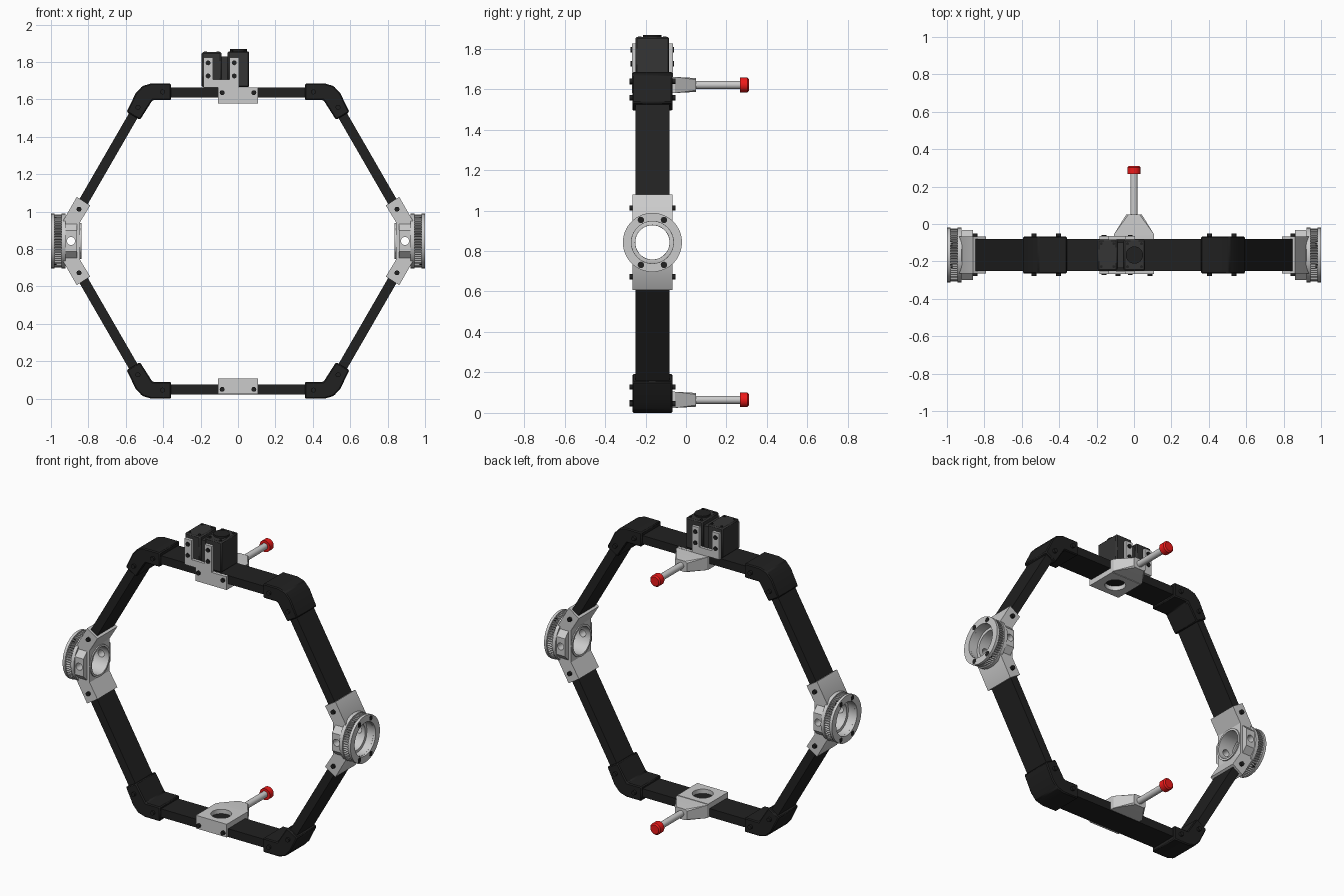
import bpy, bmesh, math
from mathutils import Vector, Matrix

if "Cube" in bpy.data.objects:
    bpy.data.objects.remove(bpy.data.objects["Cube"])

YC, ZC = -0.166, 0.8425          # centre of the hexagonal frame
Y0, Y1 = -0.265, -0.067          # depth range of the fittings


def material(name, rgb):
    m = bpy.data.materials.new(name)
    m.diffuse_color = (*rgb, 1)
    m.use_nodes = True
    m.node_tree.nodes["Principled BSDF"].inputs["Base Color"].default_value = m.diffuse_color
    return m


BLACK = material("black", (0.015, 0.015, 0.015))
DARK = material("dark_housing", (0.035, 0.035, 0.035))
RED = material("red", (0.85, 0.01, 0.01))


def finish(name, bm, mat=None):
    bmesh.ops.recalc_face_normals(bm, faces=bm.faces)
    me = bpy.data.meshes.new(name)
    bm.to_mesh(me)
    bm.free()
    ob = bpy.data.objects.new(name, me)
    bpy.context.collection.objects.link(ob)
    if mat:
        me.materials.append(mat)
    return ob


def extrude(name, pts, y0, y1, mat=None):
    """Outline of (x, z) points extruded along y."""
    bm = bmesh.new()
    f = bm.faces.new([bm.verts.new((x, y0, z)) for x, z in pts])
    r = bmesh.ops.extrude_face_region(bm, geom=[f])
    vs = [e for e in r["geom"] if isinstance(e, bmesh.types.BMVert)]
    bmesh.ops.translate(bm, verts=vs, vec=(0, y1 - y0, 0))
    return finish(name, bm, mat)


def box(name, x0, x1, y0, y1, z0, z1, mat=None):
    return extrude(name, [(x0, z0), (x1, z0), (x1, z1), (x0, z1)], y0, y1, mat)


def rod(name, a, b, r, mat=None, n=24, r2=None, turn=0):
    a, b = Vector(a), Vector(b)
    bm = bmesh.new()
    q = (b - a).to_track_quat('Z', 'Y').to_matrix().to_4x4()
    bmesh.ops.create_cone(bm, cap_ends=True, segments=n, radius1=r, radius2=r if r2 is None else r2,
                          depth=(b - a).length,
                          matrix=Matrix.Translation((a + b) / 2) @ q @ Matrix.Rotation(turn, 4, 'Z'))
    return finish(name, bm, mat)


def ring(name, x0, x1, radii, r_in):
    """Hollow ring about the x axis; the outer radii may alternate for teeth."""
    bm = bmesh.new()
    n = len(radii)
    loops = []
    for x, inner in ((x0, 0), (x1, 0), (x1, 1), (x0, 1)):
        loops.append([])
        for i, ro in enumerate(radii):
            a, r = 2 * math.pi * i / n, (r_in if inner else ro)
            loops[-1].append(bm.verts.new((x, YC + r * math.cos(a), ZC + r * math.sin(a))))
    for k in range(4):
        A, B = loops[k], loops[(k + 1) % 4]
        for i in range(n):
            j = (i + 1) % n
            bm.faces.new((A[i], A[j], B[j], B[i]))
    return finish(name, bm)


def cut(ob, *cutters):
    bpy.context.view_layer.objects.active = ob
    for c in cutters:
        m = ob.modifiers.new("hole", 'BOOLEAN')
        m.operation, m.solver, m.object = 'DIFFERENCE', 'EXACT', c
        bpy.ops.object.modifier_apply(modifier=m.name)


def discard(*obs):
    for o in obs:
        bpy.data.objects.remove(o)


def bolt(name, x, z, r=0.013):
    rod(name, (x, -0.278, z), (x, -0.052, z), r, BLACK, 16)


# Offsets from the frame centre for one corner sleeve
corner = [(0.358, 0.8425), (0.465, 0.8425), (0.512, 0.828), (0.547, 0.79), (0.596, 0.69),
          (0.524, 0.648), (0.457, 0.753), (0.358, 0.753)]

for sz, level in ((1, "top"), (-1, "bottom")):
    def Z(d): return ZC + sz * d

    # Straight frame tube
    za, zb = sorted((Z(0.768), Z(0.82)))
    box(level + "_tube", -0.47, 0.47, -0.25, -0.081, za, zb, BLACK)
    # Clamp block with a round opening facing the middle of the frame
    za, zb = sorted((Z(0.735), Z(0.817)))
    block = box(level + "_clamp", -0.107, 0.107, Y0, Y1, za, zb)
    c = rod("cutter", (0, YC, Z(0.7)), (0, YC, Z(0.778)), 0.06, None, 40)
    cut(block, c)
    discard(c)
    lip = rod(level + "_opening_floor", (0, YC, Z(0.762)), (0, YC, Z(0.78)), 0.0605, BLACK, 40)
    for x in (-0.085, 0.085):
        bolt(level + "_clamp_bolt", x, Z(0.793))

    # Tapered arm mount, rod and red tip
    zr = Z(0.778)
    bm = bmesh.new()
    for x, y, h in ((0.107, -0.07, 0.04), (0.107, -0.055, 0.04), (0.042, 0.05, 0.026), (0.03, 0.05, 0.034)):
        for i in (-1, 1):
            for j in (-1, 1):
                bm.verts.new((x * i, y, zr + h * j))
    bmesh.ops.convex_hull(bm, input=bm.verts)
    finish(level + "_arm_mount", bm)
    rod(level + "_arm", (0, 0.04, zr), (0, 0.28, zr), 0.02)
    rod(level + "_arm_tip", (0, 0.266, zr), (0, 0.303, zr), 0.036, RED, 28)
    rod(level + "_arm_tip_end", (0, 0.303, zr), (0, 0.311, zr), 0.036, RED, 28, 0.028)

    for sx, side in ((-1, "left"), (1, "right")):
        tag = f"{level}_{side}_"
        # Corner sleeve with two through bolts
        ob = extrude(tag + "corner", [(sx * x, Z(d)) for x, d in corner], Y0, Y1, BLACK)
        bv = ob.modifiers.new("bevel", 'BEVEL')
        bv.width, bv.segments, bv.limit_method = 0.006, 1, 'ANGLE'
        bolt(tag + "corner_bolt", sx * 0.403, Z(0.797))
        bolt(tag + "corner_bolt", sx * 0.535, Z(0.715))
        # Sloping frame tube
        p, q = Vector((0.495, 0.783)), Vector((0.853, 0.163))
        n = Vector((0.866, 0.5)) * 0.026
        extrude(tag + "sloped_tube", [(sx * v.x, Z(v.y)) for v in (p - n, p + n, q + n, q - n)],
                -0.25, -0.081, BLACK)
        bolt(tag + "pivot_bolt", sx * 0.85, Z(0.17))

# Side pivots: elbow bracket, octagonal hub, toothed pulley
half = [(0.845, 0.1), (0.79, 0.19), (0.862, 0.236), (0.94, 0.1)]
for sx, side in ((-1, "left"), (1, "right")):
    outline = [(x, ZC + d) for x, d in half] + [(x, ZC - d) for x, d in reversed(half)]
    bracket = extrude(side + "_elbow_bracket", [(sx * x, z) for x, z in outline], Y0, Y1)
    hub = rod(side + "_hub", (sx * 0.862, YC, ZC), (sx * 0.938, YC, ZC), 0.145, None, 8, turn=math.pi / 8)
    bore = rod("bore", (sx * 0.7, YC, ZC), (sx * 1.1, YC, ZC), 0.085, None, 48)
    pin = rod("pin", (sx * 0.893, -0.5, ZC), (sx * 0.893, 0.3, ZC), 0.022, None, 20)
    cut(bracket, bore, pin)
    cut(hub, bore, pin)
    discard(bore, pin)
    ring(side + "_bore_lip", sx * 0.838, sx * 0.848, [0.097] * 48, 0.0845)
    ring(side + "_inner_flange", sx * 0.921, sx * 0.943, [0.146] * 64, 0.104)
    ring(side + "_toothed_pulley", sx * 0.94, sx * 0.984, [0.141, 0.141, 0.129, 0.129] * 60, 0.1035)
    ring(side + "_outer_flange", sx * 0.982, sx * 0.999, [0.146] * 64, 0.104)
    for i in (-1, 1):
        for j in (-1, 1):
            y, z = YC + i * 0.057, ZC + j * 0.111
            rod(side + "_pulley_screw", (sx * 0.97, y, z), (sx, y, z), 0.016, BLACK, 16)

# Motor mount plates on front and back of the top clamp
plate = [(-0.107, 1.58), (0.107, 1.58), (0.107, 1.662), (0.005, 1.662), (0.005, 1.825), (-0.045, 1.825),
         (-0.045, 1.705), (-0.135, 1.705), (-0.135, 1.825), (-0.185, 1.825), (-0.185, 1.662), (-0.107, 1.662)]
for y0, y1, side in ((-0.268, -0.25, "front"), (-0.083, -0.065, "back")):
    extrude(side + "_motor_plate", plate, y0, y1)
    for x in (-0.16, -0.02):
        for z in (1.725, 1.795):
            out = -0.274 if side == "front" else -0.059
            rod(side + "_motor_screw", (x, YC, z), (x, out, z), 0.013, BLACK, 16)

# Two motor housings with a joining block and top details
for name, x0, x1, top in (("left_motor", -0.195, -0.088, 1.852), ("right_motor", -0.055, 0.06, 1.857)):
    ob = box(name, x0, x1, -0.25, -0.083, 1.665, top, DARK)
    bv = ob.modifiers.new("bevel", 'BEVEL')
    bv.width, bv.segments = 0.007, 1
    for y in (-0.228, -0.105):
        for x in (x0 + 0.02, x1 - 0.02):
            rod(name + "_cap_screw", (x, y, top - 0.01), (x, y, top + 0.004), 0.008, BLACK, 12)
box("motor_joint", -0.1, -0.045, -0.235, -0.098, 1.665, 1.83, DARK)
rod("motor_output_disc", (0.002, YC, 1.85), (0.002, YC, 1.868), 0.046, BLACK, 32)

# Smooth round surfaces, keep hard edges
bpy.ops.object.select_all(action='SELECT')
bpy.context.view_layer.objects.active = bpy.context.selected_objects[0]
bpy.ops.object.shade_smooth_by_angle(angle=math.radians(30))
